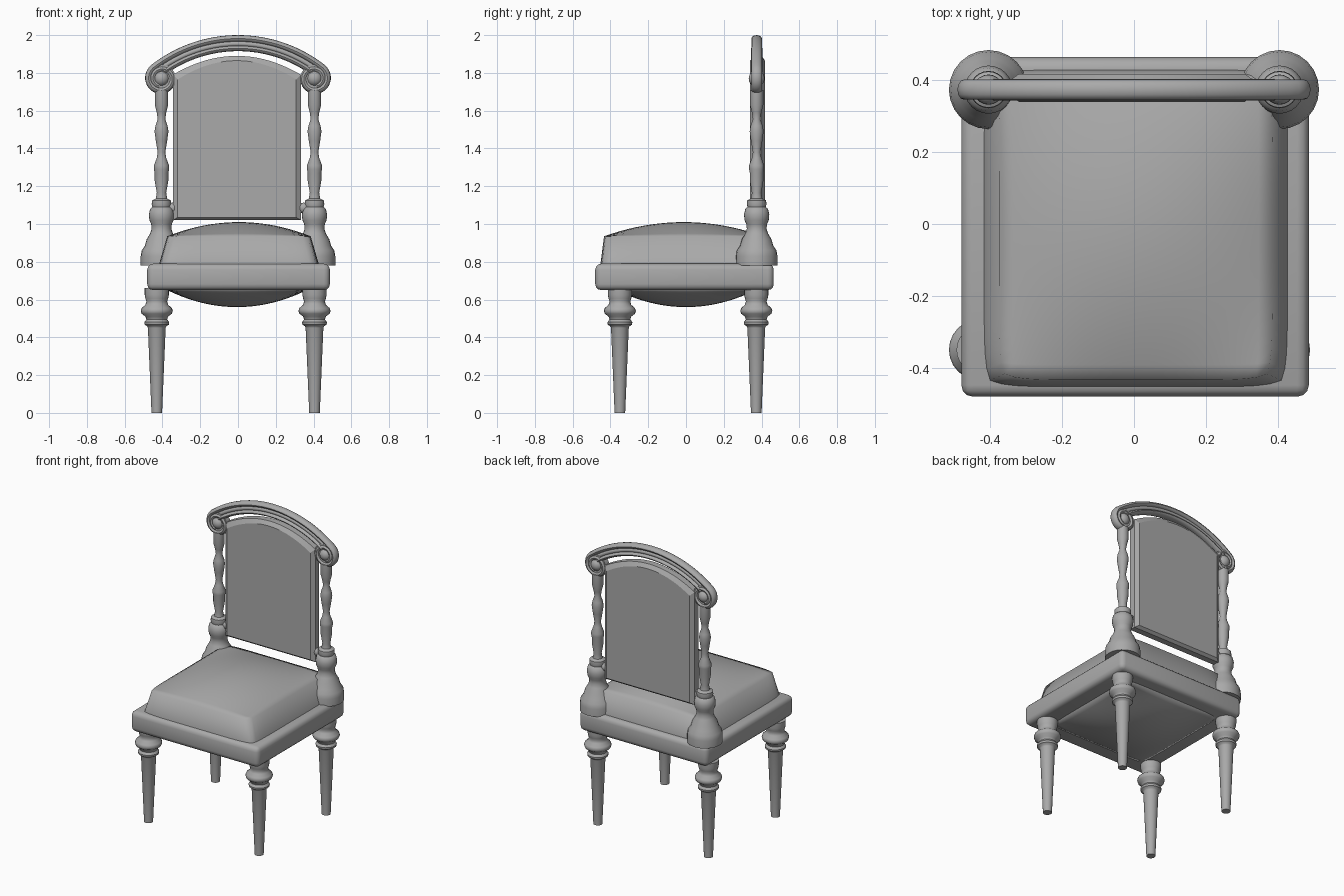
import bpy, bmesh, math
from math import sin, cos, pi

cube = bpy.data.objects.get("Cube")
if cube:
    bpy.data.objects.remove(cube, do_unlink=True)

grey = bpy.data.materials.new("plain_grey")
grey.use_nodes = True
COLOUR = (0.4, 0.4, 0.4, 1)
grey.diffuse_color = COLOUR
grey.node_tree.nodes["Principled BSDF"].inputs["Base Color"].default_value = COLOUR


def finish(name, bm, angle=40):
    bmesh.ops.recalc_face_normals(bm, faces=bm.faces)
    mesh = bpy.data.meshes.new(name)
    bm.to_mesh(mesh)
    bm.free()
    mesh.materials.append(grey)
    ob = bpy.data.objects.new(name, mesh)
    bpy.context.collection.objects.link(ob)
    bpy.ops.object.select_all(action='DESELECT')
    ob.select_set(True)
    bpy.context.view_layer.objects.active = ob
    bpy.ops.object.shade_smooth_by_angle(angle=math.radians(angle))
    return ob


def loft(name, rings, angle=40):
    """Skin a list of closed rings and cap both ends."""
    bm = bmesh.new()
    loops = [[bm.verts.new(p) for p in ring] for ring in rings]
    n = len(loops[0])
    for a, b in zip(loops, loops[1:]):
        for i in range(n):
            j = (i + 1) % n
            bm.faces.new((a[i], a[j], b[j], b[i]))
    bm.faces.new(loops[0])
    bm.faces.new(loops[-1])
    return finish(name, bm, angle)


def lathe(name, profile, x, y, segs=24):
    turn = [2 * pi * i / segs for i in range(segs)]
    return loft(name, [[(x + r * cos(t), y + r * sin(t), z) for t in turn]
                       for r, z in profile])


def bead(name, path, rad, depth, y, segs=12):
    """Sweep an oval section along a path in the xz plane."""
    rings = []
    for i, (x, z) in enumerate(path):
        x0, z0 = path[max(i - 1, 0)]
        x1, z1 = path[min(i + 1, len(path) - 1)]
        d = math.hypot(x1 - x0, z1 - z0)
        nx, nz = -(z1 - z0) / d, (x1 - x0) / d
        turn = [2 * pi * k / segs for k in range(segs)]
        rings.append([(x + nx * rad * cos(t), y + depth * sin(t),
                       z + nz * rad * cos(t)) for t in turn])
    return loft(name, rings)


def ball(name, loc, scale):
    bm = bmesh.new()
    bmesh.ops.create_uvsphere(bm, u_segments=20, v_segments=12, radius=1)
    bmesh.ops.scale(bm, vec=scale, verts=bm.verts)
    bmesh.ops.translate(bm, vec=loc, verts=bm.verts)
    return finish(name, bm)


def pillow(name, cx, cy, a, b, z_rim, rise, z_base, flare_x, flare_y, n=20):
    """Domed rectangle with walls running from its rim to a wider base."""
    bm = bmesh.new()
    bmesh.ops.create_grid(bm, x_segments=n, y_segments=n, size=1)
    rim = [e for e in bm.edges if e.is_boundary]
    wall = bmesh.ops.extrude_edge_only(bm, edges=rim)["geom"]
    low = {v for v in wall if isinstance(v, bmesh.types.BMVert)}
    for v in bm.verts:
        u, w = v.co.x, v.co.y
        pull = 1 - 0.04 * abs(u * w) ** 8
        if v in low:
            v.co = (cx + u * (a + flare_x) * pull, cy + w * (b + flare_y) * pull, z_base)
        else:
            dome = (1 - u * u) * (1 - w * w)
            v.co = (cx + u * a * pull, cy + w * b * pull, z_rim + rise * dome)
    return finish(name, bm, 85)


# Turned legs
LEG = [(.028, 0), (.047, .45), (.05, .458), (.064, .467), (.066, .48), (.055, .495),
       (.06, .51), (.08, .525), (.085, .54), (.08, .555), (.06, .572), (.055, .59),
       (.06, .605), (.064, .625), (.064, .66)]
for side, x in (("right", -.43), ("left", .405)):
    for end, y in (("front", -.35), ("back", .372)):
        lathe(f"{end}_{side}_leg", LEG, x, y)

# Seat frame
bm = bmesh.new()
bmesh.ops.create_cube(bm, size=1)
bmesh.ops.scale(bm, vec=(.967, .945, .14), verts=bm.verts)
bmesh.ops.translate(bm, vec=(.003, -.008, .72), verts=bm.verts)
bmesh.ops.bevel(bm, geom=bm.edges[:], offset=.032, segments=3, profile=.5, affect='EDGES')
finish("seat_frame", bm)

# Cushion and the sagging underside
pillow("seat_cushion", .005, -.012, .38, .422, .935, .075, .78, .045, .02)
pillow("seat_underside", -.005, 0, .37, .37, .65, -.09, .66, 0, 0)

# Turned back posts with flared feet
POST = [(.11, .78), (.11, .83), (.105, .86), (.088, .885), (.078, .92), (.06, .95),
        (.052, .975), (.055, 1.0), (.064, 1.02), (.067, 1.05), (.06, 1.08), (.048, 1.09),
        (.052, 1.105), (.05, 1.125), (.03, 1.135), (.025, 1.165), (.036, 1.23),
        (.036, 1.27), (.04, 1.29), (.04, 1.31), (.025, 1.35), (.02, 1.38), (.03, 1.44),
        (.037, 1.49), (.032, 1.52), (.02, 1.555), (.025, 1.59), (.035, 1.63), (.035, 1.71)]
PX, PY = .405, .374
SCROLL_Z = 1.77
for side, s in (("right", -1), ("left", 1)):
    lathe(f"{side}_back_post", POST, s * PX, PY)
    ball(f"{side}_panel_knob", (s * .348, PY, 1.085), (.035, .025, .028))
    # Scroll core and boss
    turn = [2 * pi * k / 24 for k in range(24)]
    loft(f"{side}_scroll_core", [[(s * PX + .075 * cos(t), y, SCROLL_Z + .075 * sin(t))
                                  for t in turn] for y in (PY - .02, PY + .02)])
    ball(f"{side}_scroll_boss", (s * PX, PY, SCROLL_Z), (.042, .042, .042))

# Arched top rail: an outer bead that curls into both scrolls, and inner beads
ARC_Z, ARC_R, SPAN = 1.254, .746, .665


def arc(radius, span, n=32):
    angles = [span * (2 * i / n - 1) for i in range(n + 1)]
    return [(radius * sin(t), ARC_Z + radius * cos(t)) for t in angles]


def curl(start_r, end_r, turns=1.35, n=44):
    pts = []
    for i in range(1, n + 1):
        t = SPAN + 2 * pi * turns * i / n
        r = start_r + (end_r - start_r) * i / n
        pts.append((PX + r * sin(t), SCROLL_Z + r * cos(t)))
    return pts


spiral = curl(.072, .04)
outer = [(-x, z) for x, z in reversed(spiral)] + arc(ARC_R - .018, SPAN) + spiral
bead("top_rail_outer_bead", outer, .018, .028, PY)
bead("top_rail_middle_bead", arc(ARC_R - .046, SPAN), .016, .02, PY)
bead("top_rail_inner_bead", arc(ARC_R - .07, SPAN - .05), .015, .03, PY)

# Upholstered back panel with an arched top and bevelled rim


def panel_outline(inset, y, n=20):
    half, low, shoulder, crown = .339 - inset, 1.02 + inset * .6, 1.79 - inset, 1.89 - inset
    pts = [(-.006 - half, y, low), (-.006 + half, y, low)]
    for i in range(n + 1):
        u = 1 - 2 * i / n
        pts.append((-.006 + half * u, y, shoulder + (crown - shoulder) * (1 - u * u)))
    return pts


loft("back_panel", [panel_outline(i, y) for i, y in
                    ((.025, .34), (0, .358), (0, .4), (.025, .418))], 20)
